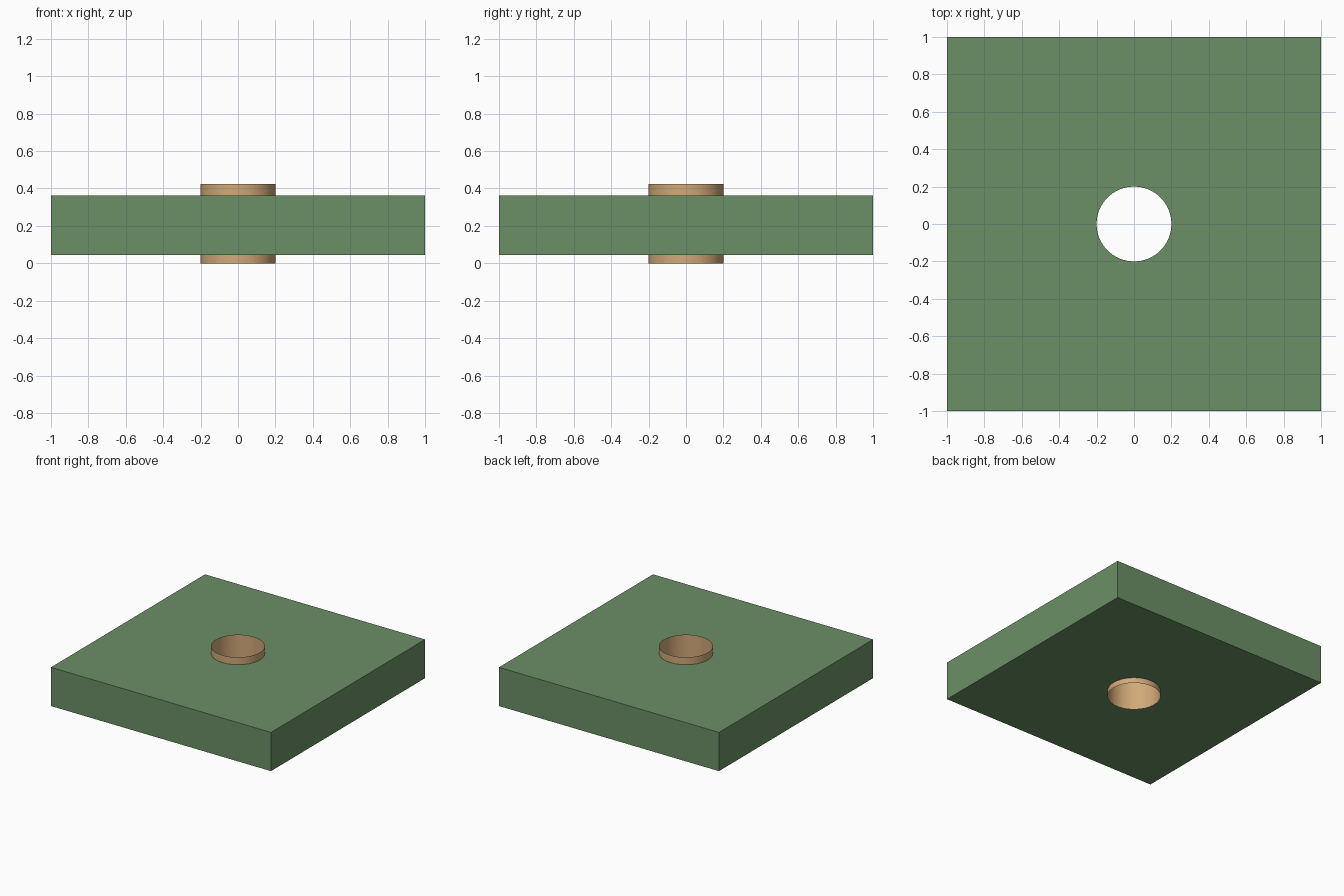
import bpy
import bmesh
from math import cos, sin, tau

if "Cube" in bpy.data.objects:
    bpy.data.objects.remove(bpy.data.objects["Cube"])

SIDES = 64            # multiple of 8, so plate corners fall on the ring
RADIUS = 0.2
PLATE_Z = (0.045, 0.363)
TUBE_Z = (0.0, 0.424)


def material(name, color):
    mat = bpy.data.materials.new(name)
    mat.diffuse_color = (*color, 1)
    mat.use_nodes = True
    mat.node_tree.nodes["Principled BSDF"].inputs["Base Color"].default_value = mat.diffuse_color
    return mat


def circle(z):
    return [(RADIUS * cos(tau * i / SIDES), RADIUS * sin(tau * i / SIDES), z)
            for i in range(SIDES)]


def square(z):
    # Circle points pushed out onto a 2 x 2 square
    points = []
    for x, y, _ in circle(z):
        m = max(abs(x), abs(y))
        points.append((x / m, y / m, z))
    return points


def loft(name, rings, mat, smooth=False):
    bm = bmesh.new()
    loops = [[bm.verts.new(p) for p in ring] for ring in rings]
    for a, b in zip(loops, loops[1:]):
        for i in range(SIDES):
            j = (i + 1) % SIDES
            face = bm.faces.new((a[i], a[j], b[j], b[i]))
            face.smooth = smooth
    mesh = bpy.data.meshes.new(name)
    bm.to_mesh(mesh)
    bm.free()
    mesh.materials.append(mat)
    obj = bpy.data.objects.new(name, mesh)
    bpy.context.collection.objects.link(obj)
    return obj


green = material("plate_green", (0.147, 0.275, 0.133))
tan = material("tube_tan", (0.64, 0.40, 0.19))

# Square plate: underside, outer walls and top around a round through-hole
low, high = PLATE_Z
loft("plate", [circle(low), square(low), square(high), circle(high)], green)

# Open thin-walled tube lining the hole and standing proud on both sides
loft("tube", [circle(TUBE_Z[0]), circle(TUBE_Z[1])], tan, smooth=True)
